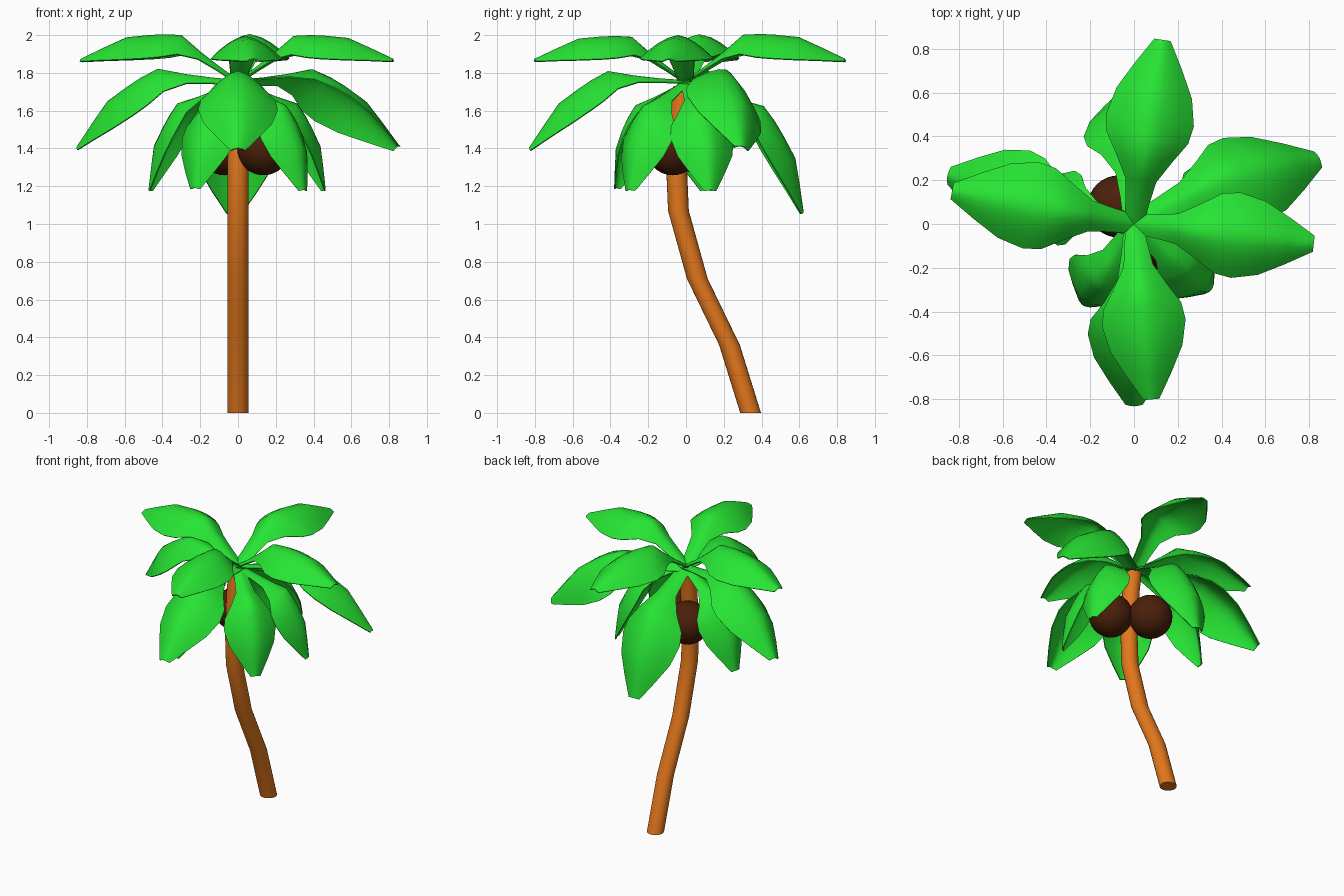
import bpy, bmesh, math
from mathutils import Matrix, Vector

cube = bpy.data.objects.get("Cube")
if cube:
    bpy.data.objects.remove(cube, do_unlink=True)


def material(name, rgb):
    mat = bpy.data.materials.new(name)
    mat.use_nodes = True
    mat.diffuse_color = (*rgb, 1)
    mat.node_tree.nodes["Principled BSDF"].inputs["Base Color"].default_value = (*rgb, 1)
    return mat


leaf_green = material("leaf green", (0.02, 0.78, 0.034))
bark_orange = material("bark orange", (0.76, 0.185, 0.012))
husk_brown = material("husk brown", (0.068, 0.014, 0.003))


def finish(name, bm, mat, angle, thickness=0):
    mesh = bpy.data.meshes.new(name)
    bmesh.ops.recalc_face_normals(bm, faces=bm.faces)
    bm.to_mesh(mesh)
    bm.free()
    mesh.materials.append(mat)
    obj = bpy.data.objects.new(name, mesh)
    bpy.context.collection.objects.link(obj)
    bpy.ops.object.select_all(action="DESELECT")
    obj.select_set(True)
    bpy.context.view_layer.objects.active = obj
    if thickness:
        mod = obj.modifiers.new("thickness", "SOLIDIFY")
        mod.thickness = thickness
        mod.offset = 0
        bpy.ops.object.modifier_apply(modifier=mod.name)
    bpy.ops.object.shade_smooth_by_angle(angle=math.radians(angle))


def bridge(bm, rows, closed):
    for a, b in zip(rows, rows[1:]):
        n = len(a)
        for i in range(n if closed else n - 1):
            j = (i + 1) % n
            bm.faces.new((a[i], a[j], b[j], b[i]))


# Trunk: round rings along a bent path of (y, z)
path = [(0.342, 0), (0.23, 0.36), (0.06, 0.71), (-0.04, 1.07),
        (-0.05, 1.3), (-0.03, 1.6), (-0.01, 1.73)]
SIDES = 24
bm = bmesh.new()
rings = []
for y, z in path:
    angles = [math.tau * i / SIDES for i in range(SIDES)]
    rings.append([bm.verts.new((0.055 * math.cos(a), y + 0.055 * math.sin(a), z)) for a in angles])
bridge(bm, rings, True)
bm.faces.new(rings[0])
bm.faces.new(rings[-1])
finish("trunk", bm, bark_orange, 40)

# Coconuts
for name, spot in (("left_coconut", (0.135, -0.07, 1.4)), ("right_coconut", (-0.07, 0.08, 1.4))):
    bm = bmesh.new()
    bmesh.ops.create_uvsphere(bm, u_segments=32, v_segments=16, radius=0.142,
                              matrix=Matrix.Translation(spot))
    finish(name, bm, husk_brown, 40)

# Leaf stations: reach, ridge height, edge height, half width
stations = [(0, 0.015, 0, 0.042), (0.1, 0.085, 0.065, 0.052), (0.2, 0.162, 0.125, 0.068),
            (0.3, 0.248, 0.15, 0.125), (0.39, 0.252, 0.135, 0.182), (0.47, 0.248, 0.128, 0.195),
            (0.59, 0.236, 0.122, 0.168), (0.71, 0.182, 0.118, 0.105), (0.83, 0.125, 0.112, 0.035)]
ACROSS = 8
CROWN = Vector((0, 0, 1.745))
LEAF_END = Vector((0.83, 0, 0.125))
LEAF_RISE = math.atan2(LEAF_END.z, LEAF_END.x)


def leaf(name, tip, roll):
    """Arched leaf rolled, pitched, turned and scaled so that its end lands on tip."""
    reach = Vector(tip) - CROWN
    yaw = math.atan2(reach.y, reach.x)
    pitch = LEAF_RISE - math.atan2(reach.z, math.hypot(reach.x, reach.y))
    bm = bmesh.new()
    rows = []
    for r, ridge, edge, half in stations:
        row = []
        for i in range(ACROSS + 1):
            s = 2 * i / ACROSS - 1
            z = edge + (ridge - edge) * (1 - abs(s) ** 1.6)
            row.append(bm.verts.new((r, s * half, z)))
        rows.append(row)
    bridge(bm, rows, False)
    bm.transform(Matrix.Translation(CROWN) @ Matrix.Rotation(yaw, 4, "Z")
                 @ Matrix.Rotation(pitch, 4, "Y")
                 @ Matrix.Rotation(math.radians(roll), 4, LEAF_END)
                 @ Matrix.Scale(reach.length / LEAF_END.length, 4))
    finish(name, bm, leaf_green, 50, 0.007)


# Three tiers of leaves, listed by tip position and roll
tiers = {
    "upper_leaf": [((0.13, 0.84, 1.872), 0), ((0.82, -0.09, 1.872), 0),
                   ((0.08, -0.8, 1.872), 0), ((-0.83, 0.15, 1.872), 0)],
    "middle_leaf": [((0.845, 0.3, 1.41), -18), ((0, -0.83, 1.4), 0),
                    ((-0.85, 0.22, 1.41), -10), ((-0.02, 0.62, 1.06), 0)],
    "lower_leaf": [((0.35, -0.3, 1.18), 0), ((-0.23, -0.37, 1.19), 0),
                   ((0.46, 0.13, 1.18), 0), ((-0.47, 0.11, 1.18), 0)],
}
for tier, leaves in tiers.items():
    for number, (tip, roll) in enumerate(leaves, 1):
        leaf(f"{tier}_{number}", tip, roll)
